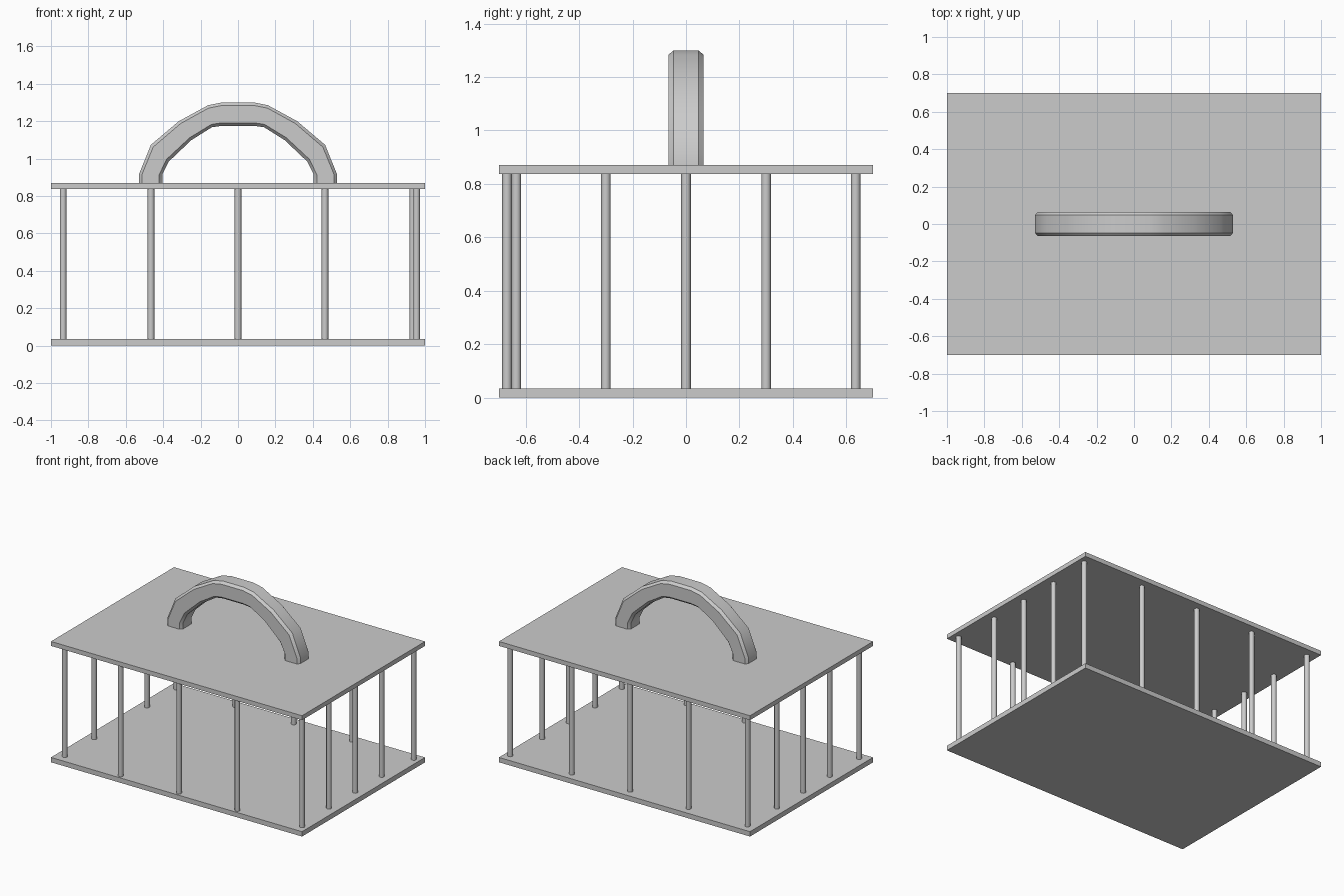
import bpy, bmesh, math

if "Cube" in bpy.data.objects:
    bpy.data.objects.remove(bpy.data.objects["Cube"])


def box(name, size, loc):
    bpy.ops.mesh.primitive_cube_add(size=1, location=loc)
    ob = bpy.context.object
    ob.name = name
    ob.scale = size
    bpy.ops.object.transform_apply(location=False, rotation=False, scale=True)
    return ob


def bar(name, x, y):
    bpy.ops.mesh.primitive_cylinder_add(vertices=12, radius=0.018, depth=0.82,
                                        location=(x, y, 0.4375))
    ob = bpy.context.object
    ob.name = name
    bpy.ops.object.shade_smooth_by_angle(angle=math.radians(40))


# Floor and roof plates
box("floor_plate", (2, 1.4, 0.035), (0, 0, 0.0175))
box("roof_plate", (2, 1.4, 0.032), (0, 0, 0.854))

# Corner bars
for x in (-0.935, 0.955):
    for y in (-0.635, 0.635):
        bar("corner_bar", x, y)

# Bars along the long sides
for x in (-0.465, 0, 0.465):
    bar("front_bar", x, -0.67)
    bar("back_bar", x, 0.635)

# Bars along the short sides
for y in (-0.3, 0, 0.3):
    bar("left_bar", -0.935, y)
    bar("right_bar", 0.935, y)

# Carrying handle: chamfered section lofted between outer and inner arch lines
outer = [(-0.53, 0.86), (-0.53, 0.914), (-0.466, 1.073), (-0.316, 1.2),
         (-0.16, 1.285), (-0.085, 1.3)]
inner = [(-0.405, 0.86), (-0.405, 0.914), (-0.37, 0.984), (-0.25, 1.098),
         (-0.14, 1.167), (-0.085, 1.175)]
outer += [(-x, z) for x, z in reversed(outer)]
inner += [(-x, z) for x, z in reversed(inner)]
h, k = 0.065, 0.047
section = [(1, -k), (1, k), (0.74, h), (-0.74, h),
           (-1, k), (-1, -k), (-0.74, -h), (0.74, -h)]
bm = bmesh.new()
rings = []
for (ox, oz), (ix, iz) in zip(outer, inner):
    ring = []
    for s, y in section:
        t = (s + 1) / 2
        ring.append(bm.verts.new((ix + (ox - ix) * t, y, iz + (oz - iz) * t)))
    rings.append(ring)
n = len(section)
for a, b in zip(rings, rings[1:]):
    for i in range(n):
        j = (i + 1) % n
        bm.faces.new((a[i], a[j], b[j], b[i]))
bm.faces.new(rings[0])
bm.faces.new(rings[-1])
bmesh.ops.recalc_face_normals(bm, faces=bm.faces)
mesh = bpy.data.meshes.new("handle")
bm.to_mesh(mesh)
bm.free()
handle = bpy.data.objects.new("handle", mesh)
bpy.context.collection.objects.link(handle)
bpy.ops.object.select_all(action='DESELECT')
handle.select_set(True)
bpy.context.view_layer.objects.active = handle
bpy.ops.object.shade_smooth_by_angle(angle=math.radians(35))
